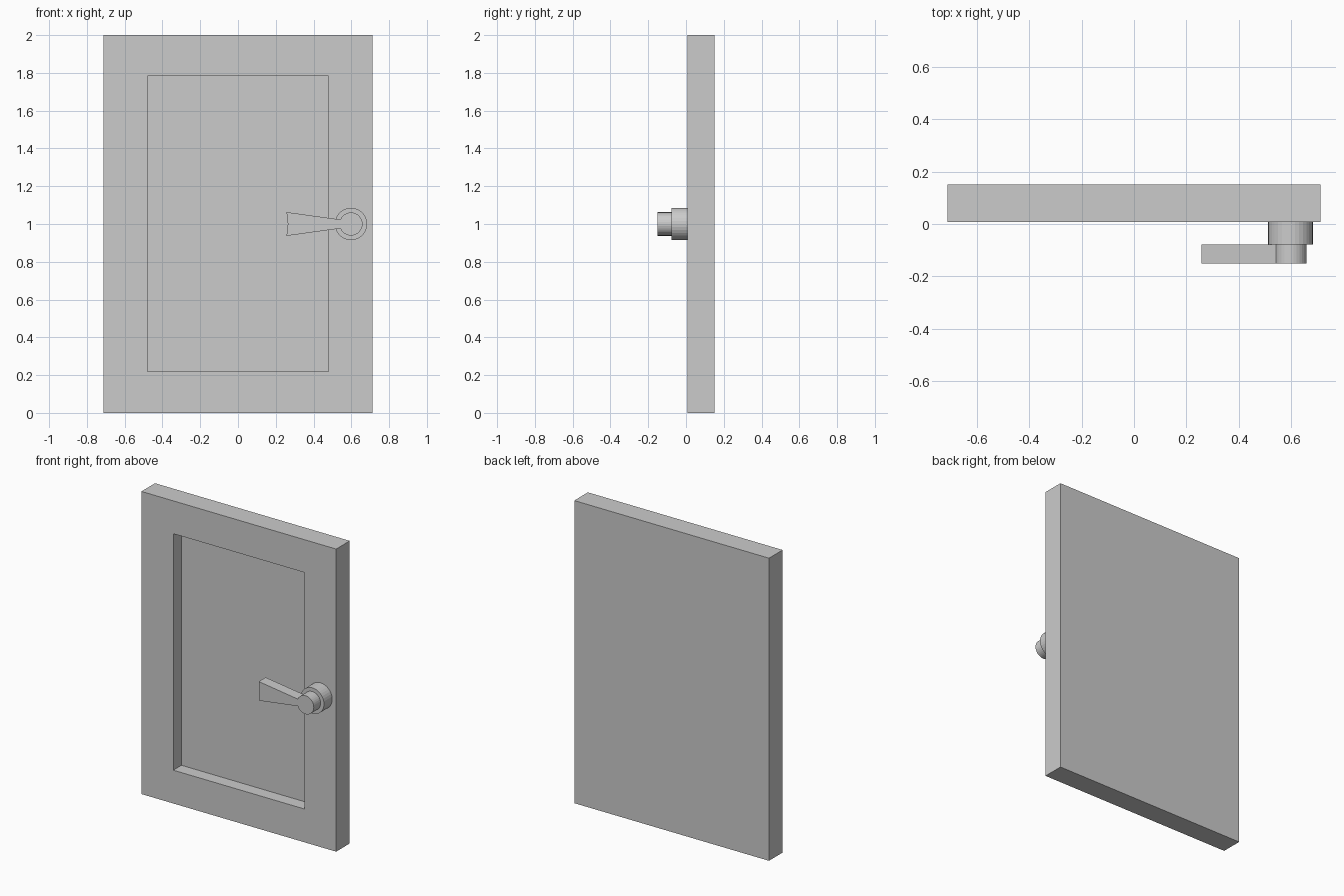
import bpy, bmesh
from math import sin, cos, pi, radians

if "Cube" in bpy.data.objects:
    bpy.data.objects.remove(bpy.data.objects["Cube"])

FRONT, BACK = 0.008, 0.15          # door faces along y
ROSE_Y, HANDLE_Y = -0.078, -0.15   # front of rose, front of handle
HX, HZ, R = 0.598, 1.0, 0.061      # handle axis and hub radius


def new_object(name, bm):
    bmesh.ops.recalc_face_normals(bm, faces=bm.faces)
    mesh = bpy.data.meshes.new(name)
    bm.to_mesh(mesh)
    bm.free()
    obj = bpy.data.objects.new(name, mesh)
    bpy.context.collection.objects.link(obj)
    return obj


def prism(name, outline, y0, y1):
    """Extrude an (x, z) outline from y0 to y1."""
    bm = bmesh.new()
    face = bm.faces.new([bm.verts.new((x, y0, z)) for x, z in outline])
    side = bmesh.ops.extrude_face_region(bm, geom=[face])["geom"]
    verts = [v for v in side if isinstance(v, bmesh.types.BMVert)]
    bmesh.ops.translate(bm, verts=verts, vec=(0, y1 - y0, 0))
    return new_object(name, bm)


def rect(hw, z0, z1):
    return [(-hw, z0), (hw, z0), (hw, z1), (-hw, z1)]


def arc(r, start, end, n):
    angles = [radians(start + (end - start) * i / n) for i in range(n + 1)]
    return [(HX + r * cos(a), HZ + r * sin(a)) for a in angles]


# Door slab with a recessed front panel: inset the front face, push it in
bm = bmesh.new()
outer, rim, floor, back = (
    [bm.verts.new((x, y, z)) for x, z in shape]
    for shape, y in ((rect(0.712, 0, 2), FRONT),
                     (rect(0.479, 0.22, 1.783), FRONT),
                     (rect(0.479, 0.22, 1.783), FRONT + 0.085),
                     (rect(0.712, 0, 2), BACK)))
for a, b in ((outer, rim), (rim, floor), (outer, back)):
    for i in range(4):
        j = (i + 1) % 4
        bm.faces.new((a[i], a[j], b[j], b[i]))
bm.faces.new(floor)
bm.faces.new(back)
new_object("door_panel", bm)

# Round rose on the door
prism("handle_rose", arc(0.0855, 0, 360, 32)[:-1], FRONT, ROSE_Y)

# Hub and flared lever as one outline, slightly hollow at the free end
lever_end = [(0.257, HZ - 0.063), (0.264, HZ), (0.257, HZ + 0.063)]
hub = arc(R, -157.5, 157.5, 28)
prism("handle_lever", hub + lever_end[::-1], ROSE_Y, HANDLE_Y)
